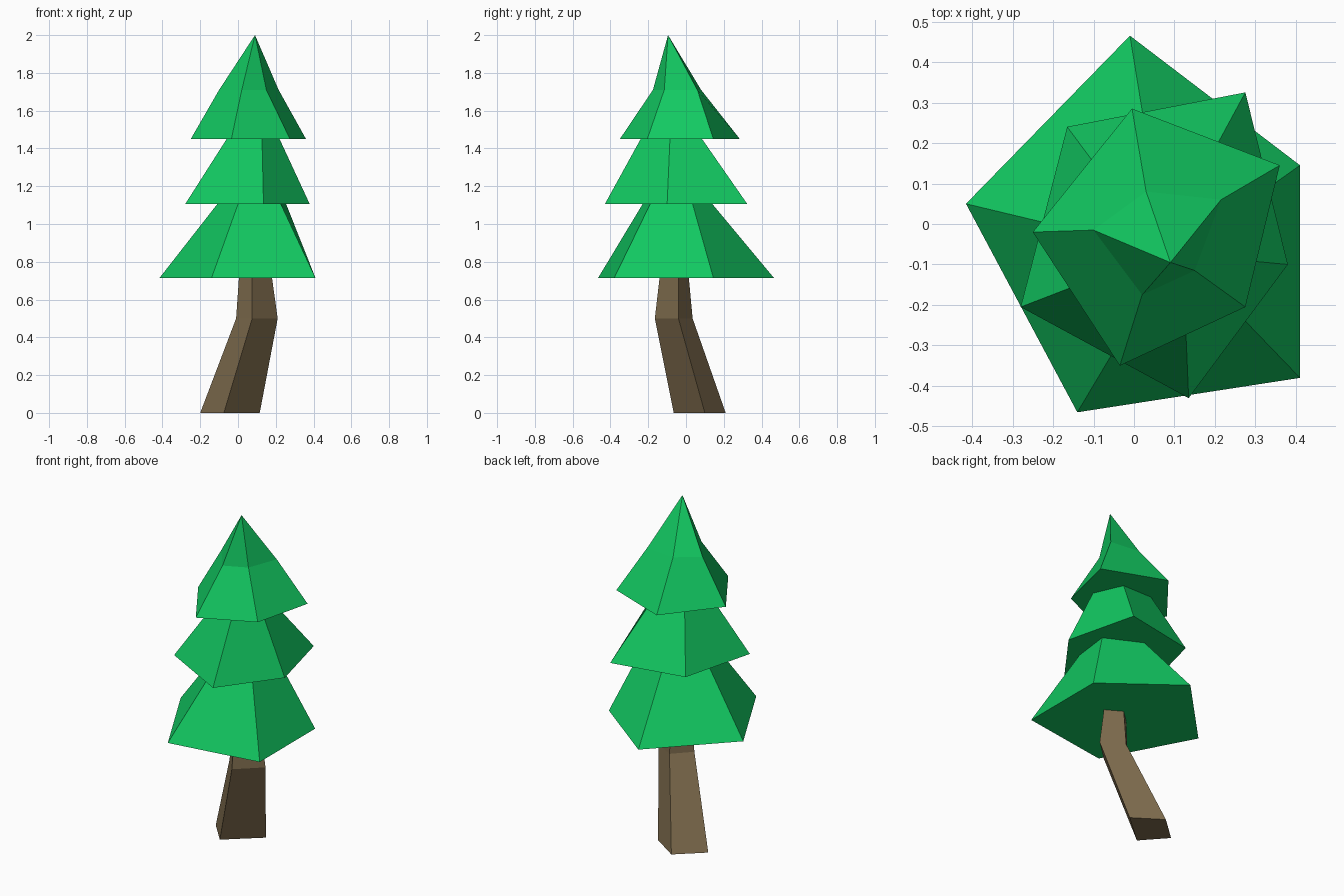
import bpy, bmesh

if "Cube" in bpy.data.objects:
    bpy.data.objects.remove(bpy.data.objects["Cube"])


def material(name, rgb):
    m = bpy.data.materials.new(name)
    m.diffuse_color = (*rgb, 1)
    m.use_nodes = True
    m.node_tree.nodes["Principled BSDF"].inputs["Base Color"].default_value = m.diffuse_color
    return m


def loft(name, mat, rings, apex=None):
    """Flat-faced skin through rings given as (z, [(x, y), ...])."""
    bm = bmesh.new()
    loops = [[bm.verts.new((x, y, z)) for x, y in pts] for z, pts in rings]
    n = len(loops[0])
    for lo, hi in zip(loops, loops[1:]):
        for i in range(n):
            j = (i + 1) % n
            bm.faces.new((lo[i], lo[j], hi[j], hi[i]))
    bm.faces.new(loops[0])
    if apex:
        tip = bm.verts.new(apex)
        for i in range(n):
            bm.faces.new((loops[-1][i], loops[-1][(i + 1) % n], tip))
    else:
        bm.faces.new(loops[-1])
    bmesh.ops.recalc_face_normals(bm, faces=bm.faces)
    me = bpy.data.meshes.new(name)
    bm.to_mesh(me)
    bm.free()
    me.materials.append(mat)
    ob = bpy.data.objects.new(name, me)
    bpy.context.collection.objects.link(ob)
    return ob


green = material("leaf_green", (0.006, 0.58, 0.12))
brown = material("bark_brown", (0.21, 0.15, 0.075))

# Bent four-sided trunk
loft("trunk", brown, [
    (0.0, [(-0.075, -0.065), (0.115, 0.10), (-0.05, 0.21), (-0.20, 0.075)]),
    (0.5, [(0.075, -0.165), (0.21, -0.04), (0.085, 0.035), (-0.01, -0.065)]),
    (0.715, [(0.075, -0.14), (0.18, -0.04), (0.085, 0.015), (0.005, -0.06)]),
])

# Lower tier of branches
loft("lower_foliage", green, [
    (0.715, [(-0.01, 0.465), (0.41, 0.145), (0.41, -0.38), (-0.14, -0.465), (-0.415, 0.05)]),
    (1.105, [(0.043, 0.14), (0.255, 0.035), (0.227, -0.19), (0.0, -0.23), (-0.11, -0.023)]),
])

# Middle tier of branches
loft("middle_foliage", green, [
    (1.105, [(0.275, 0.325), (0.38, -0.10), (0.135, -0.43), (-0.28, -0.205), (-0.165, 0.24)]),
    (1.45, [(0.145, 0.085), (0.22, -0.085), (0.127, -0.24), (-0.06, -0.12), (-0.05, 0.085)]),
])

# Pointed upper tier
loft("upper_foliage", green, [
    (1.45, [(-0.005, 0.285), (0.36, 0.145), (0.275, -0.205), (-0.035, -0.35), (-0.25, -0.02)]),
    (1.71, [(0.03, 0.08), (0.215, 0.06), (0.15, -0.115), (0.02, -0.175), (-0.10, -0.015)]),
], apex=(0.09, -0.095, 2.0))
